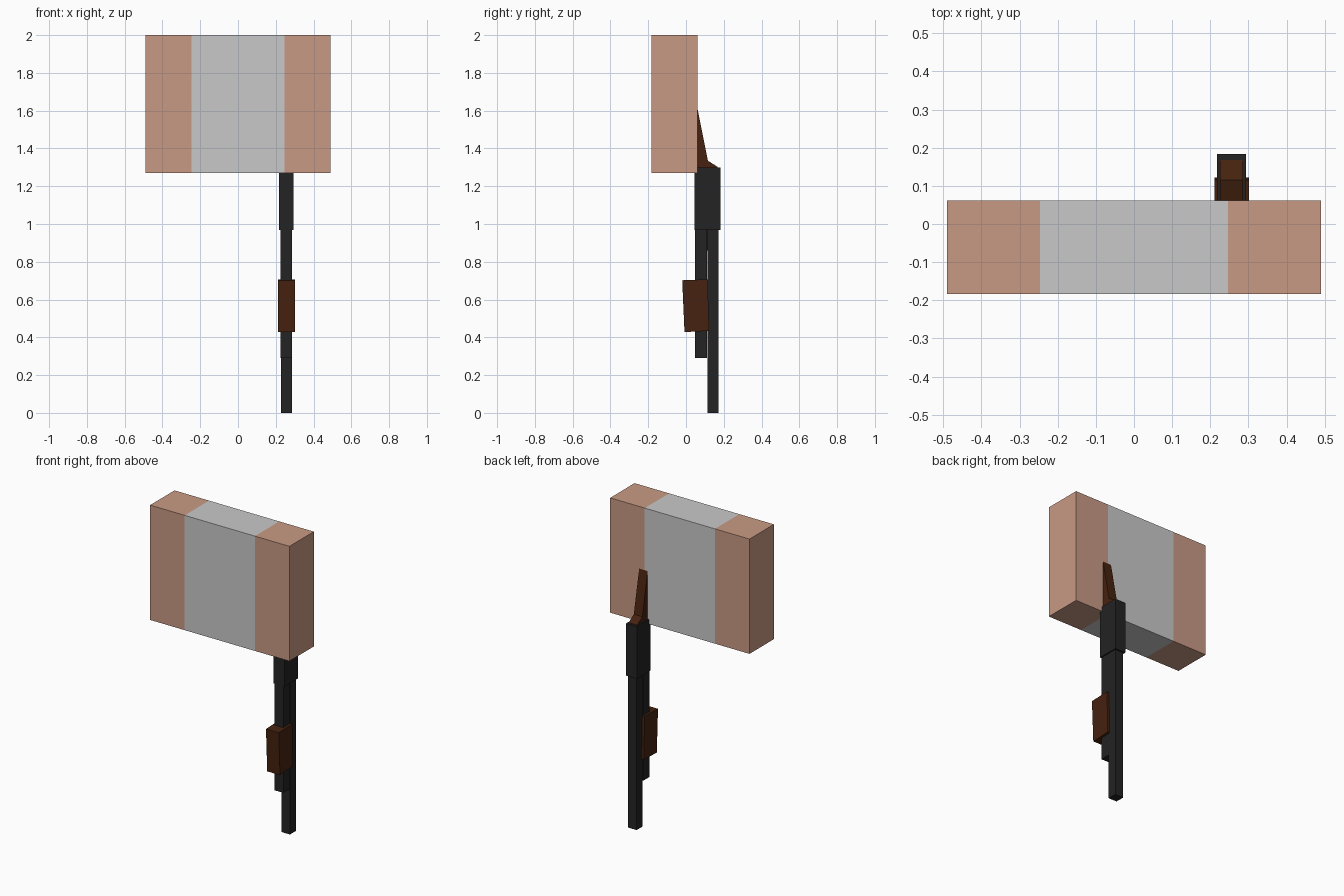
import bpy, bmesh

if "Cube" in bpy.data.objects:
    bpy.data.objects.remove(bpy.data.objects["Cube"])


def material(name, rgb):
    m = bpy.data.materials.new(name)
    m.diffuse_color = (*rgb, 1)
    m.use_nodes = True
    m.node_tree.nodes["Principled BSDF"].inputs["Base Color"].default_value = m.diffuse_color
    return m


SALMON = material("salmon", (0.584, 0.323, 0.235))
GREY = material("light grey", (0.584, 0.584, 0.584))
BLACK = material("black metal", (0.017, 0.017, 0.017))
WOOD = material("dark wood", (0.061, 0.016, 0.005))


def prism(name, x0, x1, profile, mat):
    """Extrude a (y, z) profile from x0 to x1."""
    bm = bmesh.new()
    face = bm.faces.new([bm.verts.new((x0, y, z)) for y, z in profile])
    ext = bmesh.ops.extrude_face_region(bm, geom=[face])
    verts = [v for v in ext["geom"] if isinstance(v, bmesh.types.BMVert)]
    bmesh.ops.translate(bm, verts=verts, vec=(x1 - x0, 0, 0))
    bmesh.ops.recalc_face_normals(bm, faces=bm.faces)
    mesh = bpy.data.meshes.new(name)
    bm.to_mesh(mesh)
    bm.free()
    mesh.materials.append(mat)
    obj = bpy.data.objects.new(name, mesh)
    bpy.context.collection.objects.link(obj)
    return obj


def box(name, x, y, z, mat):
    return prism(name, *x, [(y[0], z[0]), (y[1], z[0]), (y[1], z[1]), (y[0], z[1])], mat)


# Large block, cut into three bands across its width
block = box("block", (-0.49, 0.49), (-0.183, 0.062), (1.27, 2.0), SALMON)
block.data.materials.append(GREY)
bm = bmesh.new()
bm.from_mesh(block.data)
for x in (-0.247, 0.247):
    bmesh.ops.bisect_plane(bm, geom=bm.verts[:] + bm.edges[:] + bm.faces[:],
                           plane_co=(x, 0, 0), plane_no=(1, 0, 0))
for f in bm.faces:
    f.material_index = int(abs(f.calc_center_median().x) < 0.24)
bm.to_mesh(block.data)
bm.free()

# Metal parts hanging below the block
box("receiver", (0.218, 0.294), (0.045, 0.183), (0.968, 1.30), BLACK)
box("barrel", (0.227, 0.286), (0.113, 0.172), (0.0, 0.975), BLACK)
box("magazine_tube", (0.225, 0.286), (0.047, 0.11), (0.29, 0.975), BLACK)
box("barrel_bracket", (0.235, 0.278), (0.09, 0.12), (0.86, 0.975), BLACK)

# Slightly tilted wooden grip
prism("fore_grip", 0.211, 0.301,
      [(-0.008, 0.428), (0.122, 0.434), (0.115, 0.707), (-0.02, 0.702)], WOOD)

# Tapered wooden stock running into the block
prism("stock", 0.226, 0.286,
      [(0.05, 1.29), (0.168, 1.29), (0.168, 1.302), (0.116, 1.335), (0.062, 1.605), (0.05, 1.66)], WOOD)
